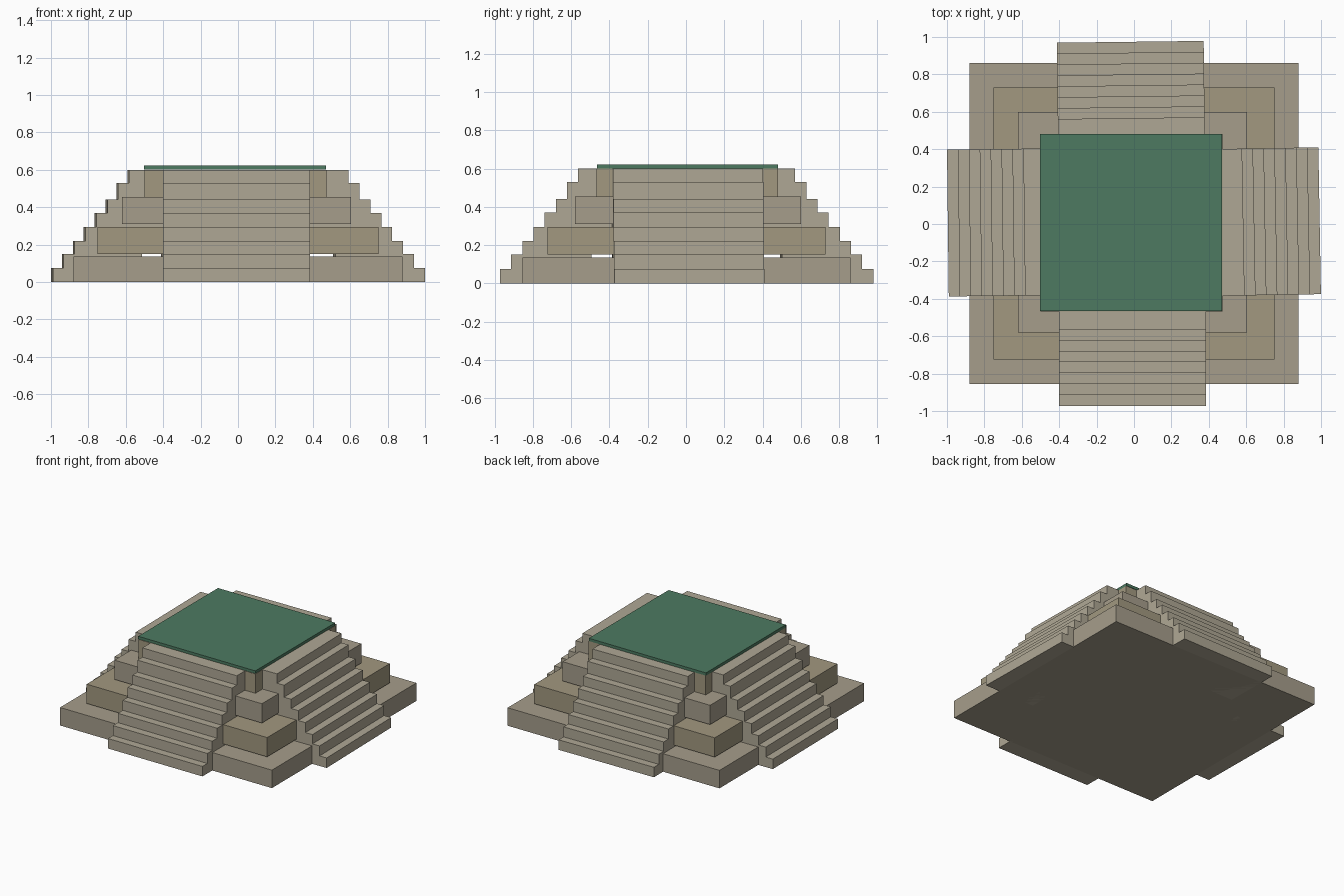
import bpy
import bmesh
from math import radians
from mathutils import Matrix, Vector

if "Cube" in bpy.data.objects:
    bpy.data.objects.remove(bpy.data.objects["Cube"])


def material(name, rgb):
    m = bpy.data.materials.new(name)
    m.diffuse_color = (*rgb, 1)
    m.use_nodes = True
    m.node_tree.nodes["Principled BSDF"].inputs["Base Color"].default_value = m.diffuse_color
    return m


STAIR = material("stair_stone", (0.43, 0.39, 0.30))
PALE = material("pale_stone", (0.38, 0.34, 0.26))
WARM = material("warm_stone", (0.36, 0.315, 0.215))
GREEN = material("green_top", (0.075, 0.195, 0.12))


def add_box(bm, lo, hi):
    lo, hi = Vector(lo), Vector(hi)
    mat = Matrix.Translation((lo + hi) / 2) @ Matrix.Diagonal((*(hi - lo), 1))
    bmesh.ops.create_cube(bm, size=1, matrix=mat)


def finish(bm, name, mat):
    mesh = bpy.data.meshes.new(name)
    bm.to_mesh(mesh)
    bm.free()
    mesh.materials.append(mat)
    ob = bpy.data.objects.new(name, mesh)
    bpy.context.collection.objects.link(ob)
    return ob


# Stacked tiers, with thin gaps between the lower ones, and the green top
tiers = [
    ("base_tier", (-0.88, -0.855, 0), (0.88, 0.86, 0.135), PALE),
    ("second_tier", (-0.75, -0.725, 0.15), (0.75, 0.73, 0.295), WARM),
    ("third_tier", (-0.62, -0.58, 0.31), (0.605, 0.60, 0.455), PALE),
    ("top_tier", (-0.50, -0.468, 0.455), (0.472, 0.48, 0.60), WARM),
    ("green_platform", (-0.503, -0.466, 0.601), (0.47, 0.482, 0.622), GREEN),
]
for name, lo, hi, mat in tiers:
    bm = bmesh.new()
    add_box(bm, lo, hi)
    finish(bm, name, mat)

# Four stairs of overlapping step slabs, each set slightly askew
TOPS = [0, 0.075, 0.15, 0.22, 0.295, 0.37, 0.44, 0.53, 0.60]
HALF_WIDTH, RUN, DEPTH = 0.3925, 0.0583, 0.42
stairs = [
    ("front_stair", (-0.0075, -0.972), 0),
    ("right_stair", (0.9925, 0.0175), 91),
    ("back_stair", (-0.02, 0.974), 180.7),
    ("left_stair", (-0.995, 0.005), 270.7),
]
for name, (x, y), angle in stairs:
    bm = bmesh.new()
    for i in range(8):
        add_box(bm, (-HALF_WIDTH, i * RUN, TOPS[i]),
                (HALF_WIDTH, i * RUN + DEPTH, TOPS[i + 1]))
    ob = finish(bm, name, STAIR)
    ob.location = (x, y, 0)
    ob.rotation_euler.z = radians(angle % 360)
